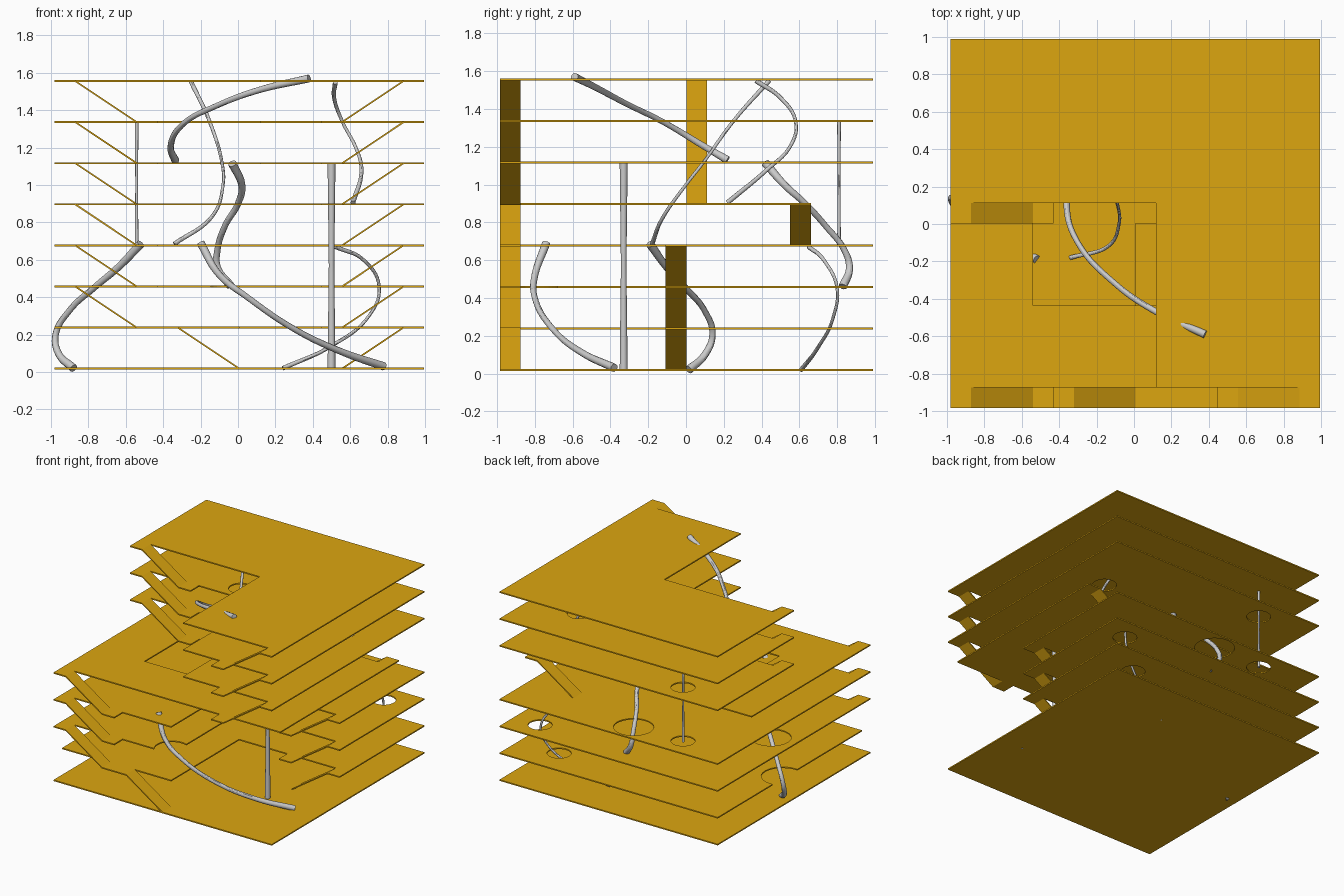
import bpy, bmesh
from mathutils import Matrix

if "Cube" in bpy.data.objects:
    bpy.data.objects.remove(bpy.data.objects["Cube"])

M = 1.975 / 18                      # plan module
X0, Y0 = -0.98, -0.985
Z = [0.018 + 0.2197 * i for i in range(8)]
T = 0.010                           # plate thickness

gold = bpy.data.materials.new("gold")
gold.diffuse_color = (0.72, 0.38, 0.005, 1)
gold.use_nodes = True
gold.node_tree.nodes["Principled BSDF"].inputs["Base Color"].default_value = gold.diffuse_color


def add(name, data, mat=None):
    ob = bpy.data.objects.new(name, data)
    bpy.context.scene.collection.objects.link(ob)
    if mat:
        data.materials.append(mat)
    return ob


def bake(ob):
    """Replace an object by its evaluated mesh."""
    dg = bpy.context.evaluated_depsgraph_get()
    dg.update()
    mesh = bpy.data.meshes.new_from_object(ob.evaluated_get(dg))
    name = ob.name
    bpy.data.objects.remove(ob)
    return add(name, mesh)


def to_mesh(bm, name):
    bmesh.ops.recalc_face_normals(bm, faces=bm.faces[:])
    mesh = bpy.data.meshes.new(name)
    bm.to_mesh(mesh)
    bm.free()
    return mesh


def floor(i, rects, cuts=(), holes=()):
    """Plate from module rectangles, minus cut rectangles and round holes."""
    cells = set()
    for x1, y1, x2, y2 in rects:
        cells |= {(x, y) for x in range(x1, x2) for y in range(y1, y2)}
    for x1, y1, x2, y2 in cuts:
        cells -= {(x, y) for x in range(x1, x2) for y in range(y1, y2)}
    bm = bmesh.new()
    for x, y in sorted(cells):
        bm.faces.new([bm.verts.new((X0 + (x + a) * M, Y0 + (y + b) * M, Z[i] - T / 2))
                      for a, b in ((0, 0), (1, 0), (1, 1), (0, 1))])
    bmesh.ops.remove_doubles(bm, verts=bm.verts[:], dist=1e-4)
    ext = bmesh.ops.extrude_face_region(bm, geom=bm.faces[:])["geom"]
    bmesh.ops.translate(bm, vec=(0, 0, T), verts=[g for g in ext if isinstance(g, bmesh.types.BMVert)])
    bmesh.ops.recalc_face_normals(bm, faces=bm.faces[:])
    bmesh.ops.dissolve_limit(bm, angle_limit=0.01, verts=bm.verts[:], edges=bm.edges[:])
    ob = add("floor_%d" % i, to_mesh(bm, "floor"), gold)
    if holes:
        cb = bmesh.new()
        for x, y, r in holes:
            bmesh.ops.create_cone(cb, cap_ends=True, segments=32, radius1=r, radius2=r,
                                  depth=0.1, matrix=Matrix.Translation((x, y, Z[i])))
        cutter = add("hole_cutter", to_mesh(cb, "hole_cutter"))
        cutter.hide_render = True
        mod = ob.modifiers.new("holes", 'BOOLEAN')
        mod.operation, mod.solver, mod.object = 'DIFFERENCE', 'EXACT', cutter
        bake(ob)
        bpy.data.objects.remove(cutter)


def ramp(level, x_hi, x_lo, row, side):
    """Sloped plate from floor `level` down to the floor below."""
    bm = bmesh.new()
    pts = [(x_hi, Z[level] - T / 2), (x_lo, Z[level - 1] - T / 2),
           (x_lo, Z[level - 1] + T / 2), (x_hi, Z[level] + T / 2)]
    f = bm.faces.new([bm.verts.new((X0 + x * M, Y0 + row * M, z)) for x, z in pts])
    ext = bmesh.ops.extrude_face_region(bm, geom=[f])["geom"]
    bmesh.ops.translate(bm, vec=(0, M, 0), verts=[g for g in ext if isinstance(g, bmesh.types.BMVert)])
    add("%s_ramp_%d" % (side, level), to_mesh(bm, "ramp"), gold)


def tube(name, r, pts):
    """Smooth round strut, slimmer at mid-length."""
    cu = bpy.data.curves.new(name, 'CURVE')
    cu.dimensions = '3D'
    cu.bevel_depth, cu.bevel_resolution = r, 4
    cu.resolution_u, cu.use_fill_caps = 10, True
    sp = cu.splines.new('BEZIER')
    sp.bezier_points.add(len(pts) - 1)
    for k, (bp, p) in enumerate(zip(sp.bezier_points, pts)):
        bp.co = p
        bp.handle_left_type = bp.handle_right_type = 'AUTO'
        t = 2 * k / (len(pts) - 1) - 1
        bp.radius = 0.7 + 0.3 * t * t
    ob = bake(add(name, cu))
    bpy.context.view_layer.objects.active = ob
    ob.select_set(True)
    bpy.ops.object.shade_smooth_by_angle()
    ob.select_set(False)


# Floor plates
low = [(0, 1, 9, 18), (9, 9, 18, 18)]                # front right quarter open
high = [(0, 10, 18, 18), (10, 1, 18, 10), (0, 9, 1, 10), (17, 0, 18, 1)]  # front left open
r_tab, r_land = (17, 8, 18, 9), (13, 8, 14, 9)
l_tab, l_land = (0, 0, 1, 1), (4, 0, 5, 1)
up_land = [(4, 9, 5, 10), (13, 0, 14, 1)]
floor(0, [(0, 0, 18, 18)])
floor(1, low + [(4, 0, 6, 1), r_tab, r_land], holes=[(0.63, 0.74, 0.09), (-0.96, 0.12, 0.16)])
floor(2, low + [l_tab, l_land, r_tab, r_land],
      holes=[(0.76, 0.80, 0.09), (-0.77, 0.0, 0.15), (-0.04, -0.80, 0.13)])
floor(3, low + [l_tab, l_land, r_tab], holes=[(-0.54, 0.81, 0.09), (-0.10, 0.82, 0.15)])
floor(4, [(0, 1, 18, 14), (17, 14, 18, 15), l_tab, (13, 0, 14, 1)],
      cuts=[(5, 5, 14, 10), (4, 5, 5, 9)])
floor(5, high + up_land, holes=[(-0.54, 0.81, 0.09), (0.65, 0.43, 0.09)])
floor(6, high + up_land, holes=[(-0.15, 0.25, 0.09), (0.56, 0.58, 0.09)])
floor(7, high)

# Ramps linking the floors
for lv in range(1, 8):
    row = 0 if lv > 4 else (14 if lv == 4 else 8)
    ramp(lv, 17, 14, row, "right")
    if lv == 1:
        ramp(lv, 6, 9, 0, "left")
    else:
        ramp(lv, 1, 4, 9 if lv > 4 else 0, "left")

# Curved and straight struts
tube("lower_left_strut", 0.023, [(-.52, -.19, .685), (-.64, -.10, .56), (-.77, 0, .45), (-.90, .10, .33),
                                 (-.975, .14, .2), (-.96, .10, .1), (-.88, .015, .02)])
tube("thin_vertical_strut", 0.010, [(-.542, .81, .675), (-.542, .81, 1.0), (-.542, .81, 1.335)])
tube("upper_thick_strut", 0.021, [(-.335, .22, 1.13), (-.36, .10, 1.2), (-.30, -.10, 1.32),
                                  (-.10, -.32, 1.43), (.12, -.47, 1.51), (.38, -.59, 1.57)])
tube("upper_thin_strut", 0.012, [(-.25, .44, 1.55), (-.15, .25, 1.335), (-.085, .09, 1.115),
                                 (-.08, 0, 1.0), (-.14, -.12, .83), (-.34, -.18, .685)])
tube("back_thick_strut", 0.023, [(-.03, .42, 1.115), (.02, .52, 1.0), (0, .63, .9), (-.07, .74, .78),
                                 (-.11, .84, .65), (-.11, .865, .56), (-.04, .83, .46)])
tube("front_sweep_strut", 0.022, [(-.20, -.74, .69), (-.10, -.80, .52), (.05, -.80, .40),
                                  (.30, -.70, .23), (.55, -.55, .11), (.78, -.38, .03)])
tube("vertical_strut", 0.021, [(.5, -.33, .018), (.5, -.33, .57), (.5, -.33, 1.116)])
tube("upper_right_strut", 0.013, [(.52, .37, 1.55), (.515, .5, 1.46), (.56, .58, 1.335),
                                  (.63, .55, 1.2), (.66, .43, 1.08), (.615, .22, .905)])
tube("lower_right_strut", 0.012, [(.52, .65, .67), (.67, .73, .6), (.755, .80, .45),
                                  (.70, .78, .3), (.50, .70, .14), (.24, .61, .02)])
